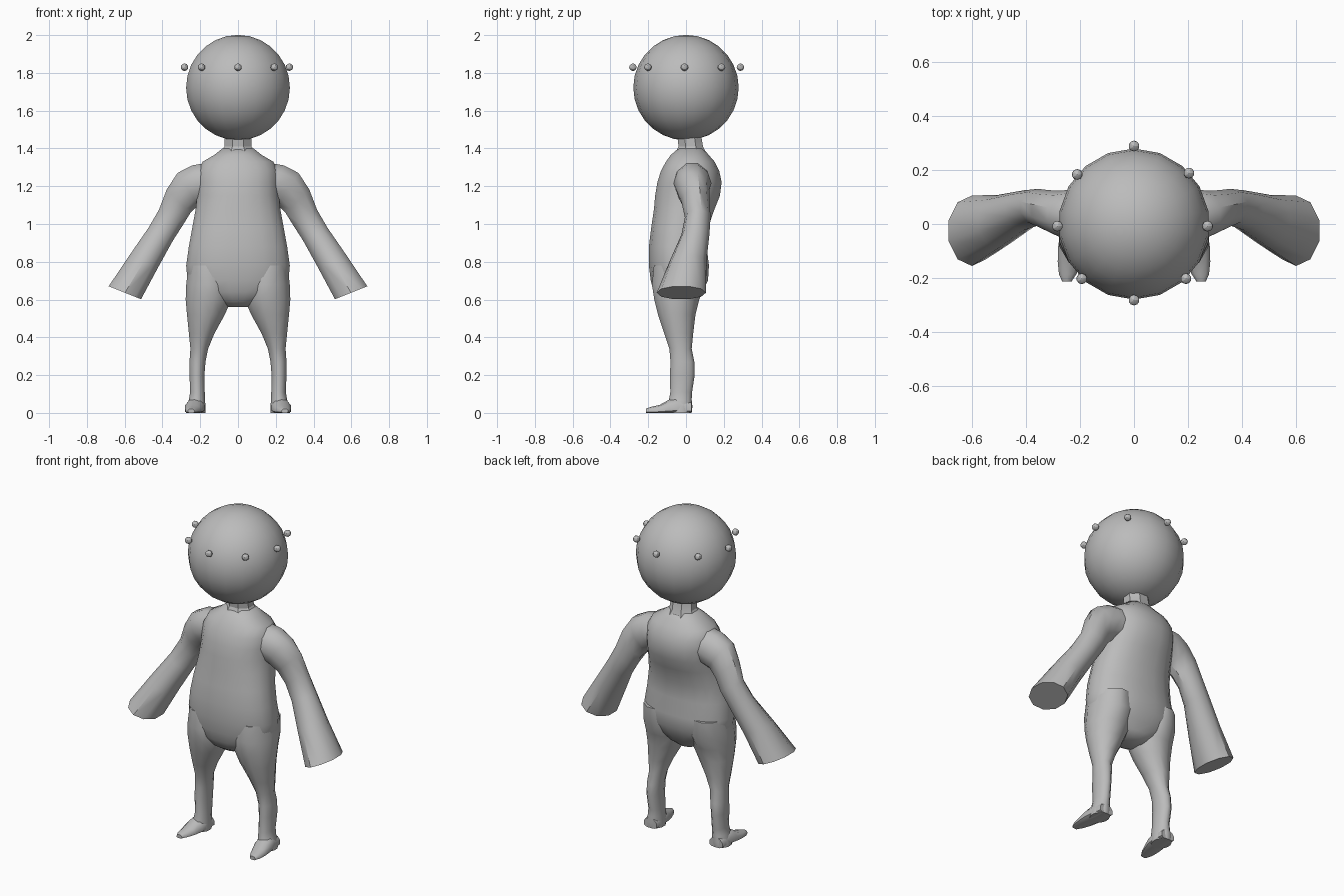
import bpy, bmesh, math
from mathutils import Vector

if "Cube" in bpy.data.objects:
    bpy.data.objects.remove(bpy.data.objects["Cube"])

grey = bpy.data.materials.new("plain grey")
grey.diffuse_color = (0.5, 0.5, 0.5, 1)
grey.use_nodes = True
grey.node_tree.nodes["Principled BSDF"].inputs["Base Color"].default_value = grey.diffuse_color


def finish(name, bm, angle=50):
    me = bpy.data.meshes.new(name)
    bmesh.ops.recalc_face_normals(bm, faces=bm.faces)
    bm.to_mesh(me)
    bm.free()
    ob = bpy.data.objects.new(name, me)
    bpy.context.collection.objects.link(ob)
    me.materials.append(grey)
    bpy.ops.object.select_all(action='DESELECT')
    ob.select_set(True)
    bpy.context.view_layer.objects.active = ob
    bpy.ops.object.shade_smooth_by_angle(angle=math.radians(angle))
    return ob


def loft(name, rings, angle=50):
    """Skin a list of closed rings and cap both ends."""
    bm = bmesh.new()
    loops = [[bm.verts.new(p) for p in r] for r in rings]
    n = len(loops[0])
    for a, b in zip(loops, loops[1:]):
        for i in range(n):
            j = (i + 1) % n
            bm.faces.new((a[i], a[j], b[j], b[i]))
    bm.faces.new(loops[0])
    bm.faces.new(loops[-1])
    return finish(name, bm, angle)


def oval(center, u, v, n, power=1.0):
    c, u, v = Vector(center), Vector(u), Vector(v)
    out = []
    for i in range(n):
        t = 2 * math.pi * (i + 0.5) / n
        cs, sn = math.cos(t), math.sin(t)
        out.append(c + u * math.copysign(abs(cs) ** power, cs)
                   + v * math.copysign(abs(sn) ** power, sn))
    return out


def flat_ring(z, x0, x1, y0, y1, n, power=1.0):
    k = 1 / math.cos(math.pi / n) if power == 1 else 1.02
    return oval(((x0 + x1) / 2, (y0 + y1) / 2, z),
                ((x1 - x0) / 2 * k, 0, 0), (0, (y1 - y0) / 2 * k, 0), n, power)


# Head
bm = bmesh.new()
bmesh.ops.create_uvsphere(bm, u_segments=18, v_segments=14, radius=0.279)
bmesh.ops.translate(bm, verts=bm.verts, vec=(0, 0, 1.722))
finish("head", bm)

# Ring of small beads around the head
for i, (x, y) in enumerate([(0, .288), (.203, .188), (.272, -.008), (.192, -.202),
                            (0, -.281), (-.193, -.202), (-.283, -.008), (-.21, .183)]):
    bm = bmesh.new()
    bmesh.ops.create_icosphere(bm, subdivisions=2, radius=0.02)
    bmesh.ops.translate(bm, verts=bm.verts, vec=(x, y, 1.83))
    finish("bead_%d" % i, bm, 20)

# Neck
loft("neck", [flat_ring(1.35, -.11, .11, -.07, .12, 8),
              flat_ring(1.41, -.072, .072, -.04, .09, 8),
              flat_ring(1.47, -.07, .07, -.045, .08, 8)], 30)

# Torso: height, half width, front y, back y
torso = [(.56, .06, -.10, .03), (.59, .13, -.145, .06), (.64, .23, -.17, .085),
         (.70, .265, -.185, .115), (.78, .272, -.195, .12), (.88, .258, -.195, .108),
         (.98, .24, -.183, .115), (1.08, .222, -.168, .15), (1.15, .215, -.162, .178),
         (1.22, .213, -.15, .187), (1.28, .21, -.132, .175), (1.33, .185, -.105, .15),
         (1.365, .125, -.08, .12), (1.40, .082, -.04, .09)]
loft("torso", [flat_ring(z, -w, w, a, b, 20, 0.88) for z, w, a, b in torso])

# Limb sections: leg is height, x range, y range
leg = [(.0, .172, .275, -.09, .03), (.035, .172, .272, -.095, .034), (.07, .175, .26, -.09, .03),
       (.11, .176, .253, -.083, .032), (.20, .178, .257, -.085, .046), (.27, .172, .257, -.082, .044),
       (.34, .158, .252, -.088, .03), (.42, .125, .26, -.115, .038), (.52, .07, .27, -.148, .05),
       (.60, .035, .277, -.168, .07), (.68, .03, .274, -.18, .105), (.78, .06, .262, -.17, .11)]
# Foot runs forward: centre x, y, half width, height
foot = [(.222, .028, .046, .06), (.224, -.04, .052, .085), (.23, -.09, .054, .07),
        (.238, -.14, .046, .042), (.245, -.185, .034, .032), (.248, -.213, .018, .022)]
# Arm: centre, half thickness across the arm in the front view (x, z), half depth
arm = [((.13, .03, 1.22), (.035, .11), .10), ((.20, .035, 1.215), (.045, .10), .10),
       ((.265, .035, 1.185), (.058, .09), .088), ((.315, .05, 1.12), (.066, .065), .075),
       ((.355, .062, 1.035), (.067, .042), .068), ((.41, .05, .945), (.069, .034), .074),
       ((.50, .01, .80), (.079, .035), .098), ((.599, -.025, .636), (.09, .036), .13)]

for s, side in ((1, "right"), (-1, "left")):
    loft("leg_" + side, [[(s * p.x, p.y, p.z) for p in flat_ring(z, a, b, c, d, 12)]
                         for z, a, b, c, d in leg])
    loft("foot_" + side, [[(s * p.x, p.y, max(p.z, 0)) for p in
                           oval((x, y, h * .35), (w, 0, 0), (0, 0, h * .65), 10)]
                          for x, y, w, h in foot])
    loft("arm_" + side, [[(s * p.x, p.y, p.z) for p in
                          oval(c, (u[0], 0, u[1]), (0, d, 0), 10)]
                         for c, u, d in arm], 40)
